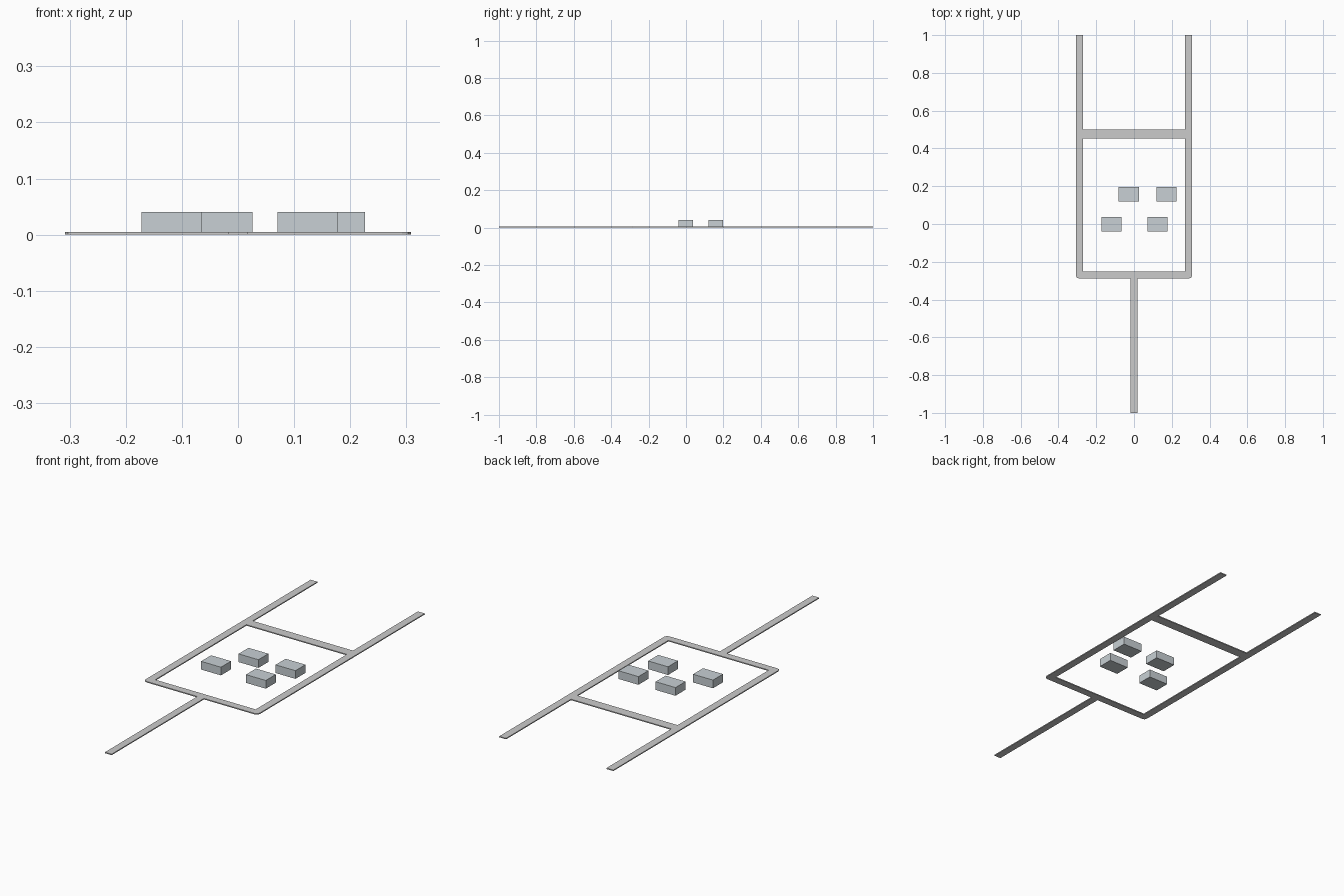
import bpy, bmesh

if "Cube" in bpy.data.objects:
    bpy.data.objects.remove(bpy.data.objects["Cube"])

ROAD_H = 0.005
ROOF_Z = 0.04


def prism(name, outline, z0, z1, mat=None):
    """Extrude a flat counter-clockwise outline from z0 to z1."""
    bm = bmesh.new()
    face = bm.faces.new([bm.verts.new((x, y, z0)) for x, y in outline])
    top = bmesh.ops.extrude_face_region(bm, geom=[face], use_keep_orig=True)
    verts = [v for v in top["geom"] if isinstance(v, bmesh.types.BMVert)]
    bmesh.ops.translate(bm, verts=verts, vec=(0, 0, z1 - z0))
    bmesh.ops.recalc_face_normals(bm, faces=bm.faces)
    mesh = bpy.data.meshes.new(name)
    bm.to_mesh(mesh)
    bm.free()
    obj = bpy.data.objects.new(name, mesh)
    bpy.context.collection.objects.link(obj)
    if mat:
        mesh.materials.append(mat)
    return obj


def rect(x0, x1, y0, y1):
    return [(x0, y0), (x1, y0), (x1, y1), (x0, y1)]


# U-shaped road with clipped outer corners
right = [(0.292, -0.288), (0.303, -0.284), (0.308, -0.272), (0.308, 1.0),
         (0.271, 1.0), (0.271, -0.251)]
left = [(-x, y) for x, y in reversed(right)]
prism("loop_road", right + left, 0, ROAD_H)

# Connecting roads
prism("cross_road", rect(-0.271, 0.271, 0.452, 0.5), 0, ROAD_H)
prism("entry_road", rect(-0.018, 0.018, -1.0, -0.288), 0, ROAD_H)

# Four block buildings in two staggered rows
wall = bpy.data.materials.new("building_grey")
wall.diffuse_color = (0.58, 0.63, 0.66, 1)
wall.use_nodes = True
wall.node_tree.nodes["Principled BSDF"].inputs["Base Color"].default_value = wall.diffuse_color
for i, (x, y) in enumerate([(-0.172, -0.039), (0.0705, -0.039),
                            (-0.081, 0.12), (0.119, 0.12)]):
    prism(f"building_{i + 1}", rect(x, x + 0.107, y, y + 0.077), 0, ROOF_Z, wall)
